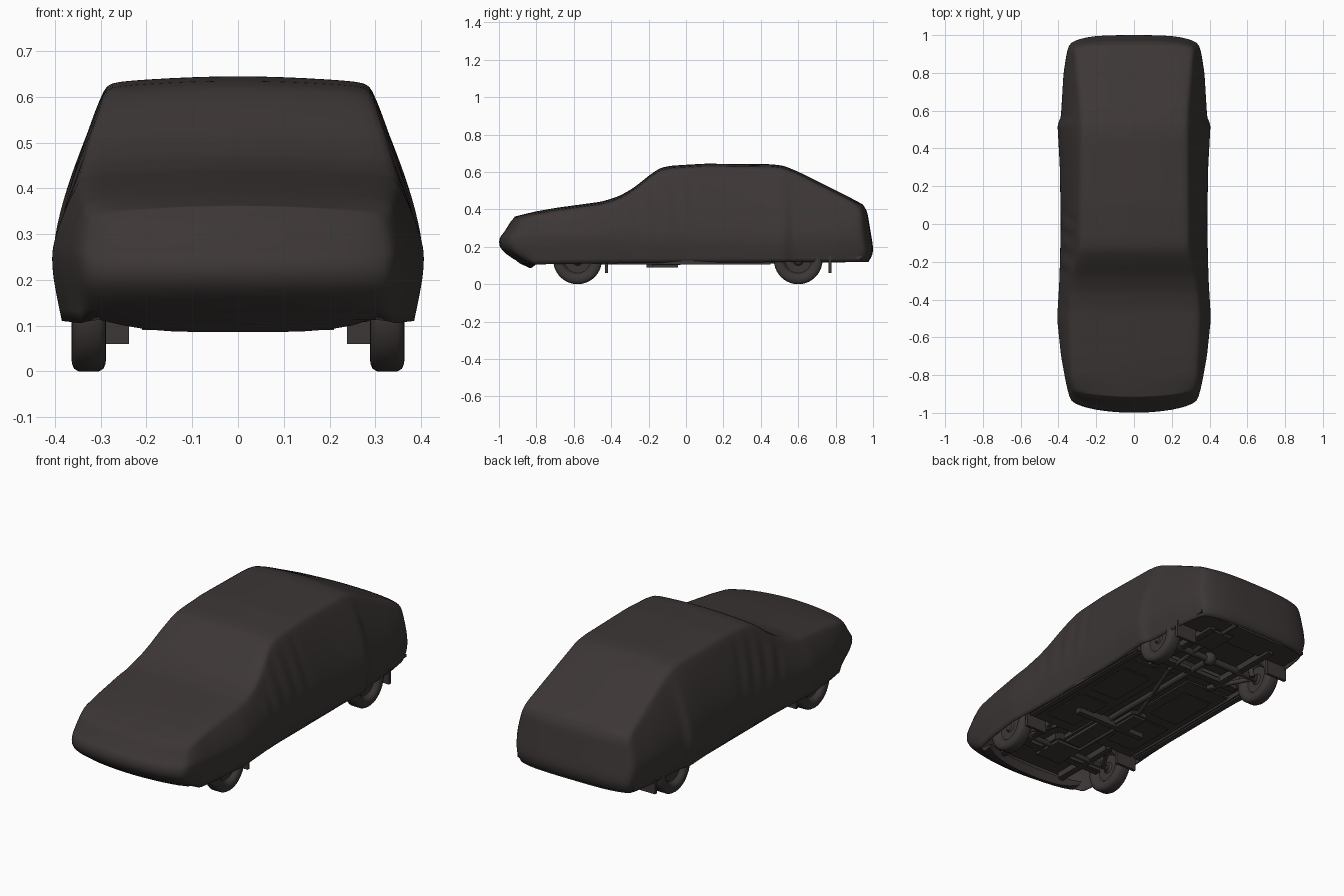
import bpy, bmesh, math
from mathutils import Vector, Matrix

cube = bpy.data.objects.get("Cube")
if cube:
    bpy.data.objects.remove(cube)

mat = bpy.data.materials.new("charcoal_brown")
mat.use_nodes = True
COLOR = (0.046, 0.038, 0.037, 1)
mat.diffuse_color = COLOR
mat.node_tree.nodes["Principled BSDF"].inputs["Base Color"].default_value = COLOR


def finish(name, bm, angle=40):
    mesh = bpy.data.meshes.new(name)
    bm.to_mesh(mesh)
    bm.free()
    mesh.materials.append(mat)
    ob = bpy.data.objects.new(name, mesh)
    bpy.context.collection.objects.link(ob)
    bpy.ops.object.select_all(action='DESELECT')
    ob.select_set(True)
    bpy.context.view_layer.objects.active = ob
    bpy.ops.object.shade_smooth_by_angle(angle=math.radians(angle))
    return ob


def lerp(table, v):
    if v <= table[0][0]:
        return table[0][1]
    for (a, p), (b, q) in zip(table, table[1:]):
        if v <= b:
            return p + (q - p) * (v - a) / (b - a)
    return table[-1][1]


# Fabric cover: outlines along the length, and end faces by height
TOP = [(-.9, .362), (-.82, .386), (-.7, .408), (-.45, .442), (-.36, .47), (-.28, .515), (-.2, .58),
       (-.14, .622), (-.08, .634), (.1, .645), (.45, .642), (.52, .635), (.6, .602), (.95, .427)]
CORNER = [(-.9, .325), (-.82, .338), (-.5, .352), (-.38, .346), (-.28, .331), (-.14, .296),
          (.5, .288), (.6, .29), (.95, .318)]
BELT = [(-.9, .343), (-.82, .365), (-.7, .387), (-.5, .408), (-.3, .396), (0, .389), (.3, .394),
        (.53, .407), (.56, .389), (.8, .374), (.95, .35)]
HEM = [(-.9, .112), (-.82, .105), (-.7, .108), (-.3, .113), (.5, .118), (.95, .118)]
NOSE = [(.1, -.86), (.125, -.91), (.165, -.975), (.195, -1.006), (.24, -1.006), (.27, -.98),
        (.3, -.96), (.33, -.942), (.362, -.915)]
TAIL = [(.115, .972), (.15, 1.0), (.18, 1.004), (.39, .969), (.427, .945)]


def half_section(y):
    zt, wt, wb, zh = (lerp(t, y) for t in (TOP, CORNER, BELT, HEM))
    pts = [(wt * f, zt - d) for f, d in ((0, 0), (.25, .001), (.5, .004), (.78, .009), (.955, .014))]
    zc = zt - .028
    for i in range(8):
        t = 1 - i / 7
        # soft drape folds under the front roof post
        fold = .005 * math.sin(y * 62 + t * 4) * math.sin(math.pi * t) if -.32 < y < .08 else 0
        pts.append((wb + (wt - wb) * t ** 1.5 + fold, .25 + (zc - .25) * t))
    return pts + [(wb - .003, .205), (wb - .012, .16), (wb - .022, zh)]


def full_ring(half):
    return [(-x, z) for x, z in reversed(half[1:])] + half


def nose_bow(x):
    return .042 * (abs(x) / .33) ** 2 + .02 * (abs(x) / .33) ** 8


def cover():
    bm = bmesh.new()
    rings = []
    scales = (0, .3, .6, .82, .94, 1)
    for s in scales:
        rings.append([(x * s, lerp(NOSE, z) + nose_bow(x * s), z)
                      for x, z in full_ring(half_section(-.9))])
    n = 62
    for i in range(n + 1):
        y = -.82 + 1.71 * i / n
        rings.append([(x, y, z) for x, z in full_ring(half_section(y))])
    for s in reversed(scales):
        rings.append([(x * s, lerp(TAIL, z) - .045 * (abs(x * s) / .34) ** 5, z)
                      for x, z in full_ring(half_section(.95))])
    verts = [[bm.verts.new(p) for p in r] for r in rings]
    for a, b in zip(verts, verts[1:]):
        for j in range(len(a) - 1):
            bm.faces.new((a[j], a[j + 1], b[j + 1], b[j]))
    bmesh.ops.remove_doubles(bm, verts=bm.verts, dist=.0008)
    bmesh.ops.recalc_face_normals(bm, faces=bm.faces)
    roof = max(bm.faces, key=lambda f: f.calc_center_median().z)
    if roof.normal.z < 0:
        bmesh.ops.reverse_faces(bm, faces=bm.faces)
    ob = finish("car_cover", bm, 70)
    ob.modifiers.new("smooth", 'SUBSURF').levels = 1
    ob.modifiers["smooth"].render_levels = 1
    shell = ob.modifiers.new("cloth", 'SOLIDIFY')
    shell.thickness, shell.offset = .005, -1


cover()


def box(name, lo, hi, bevel=0):
    bm = bmesh.new()
    bmesh.ops.create_cube(bm, size=1)
    lo, hi = Vector(lo), Vector(hi)
    for v in bm.verts:
        v.co = [(lo[k] + hi[k]) / 2 + v.co[k] * (hi[k] - lo[k]) for k in range(3)]
    if bevel:
        bmesh.ops.bevel(bm, geom=bm.edges[:], offset=bevel, segments=2, affect='EDGES')
    return finish(name, bm)


def rod(name, a, b, r):
    a, b = Vector(a), Vector(b)
    bm = bmesh.new()
    m = Matrix.Translation((a + b) / 2) @ (b - a).to_track_quat('Z', 'Y').to_matrix().to_4x4()
    bmesh.ops.create_cone(bm, cap_ends=True, segments=12, radius1=r, radius2=r,
                          depth=(b - a).length, matrix=m)
    return finish(name, bm)


# Curved chin panel tucked under the nose
def chin():
    bm = bmesh.new()
    rows = []
    for i in range(13):
        x = -.3 + .05 * i
        bow = nose_bow(x)
        drop = .086 + .03 * (abs(x) / .3) ** 4
        rows.append([bm.verts.new(p) for p in ((x, -.925 + bow, .14), (x, -.89 + bow, .112),
                                               (x, -.835 + bow, drop), (x, -.82 + bow, .13))])
    for a, b in zip(rows, rows[1:]):
        for j in range(4):
            k = (j + 1) % 4
            bm.faces.new((a[j], a[k], b[k], b[j]))
    bm.faces.new(rows[0])
    bm.faces.new(rows[-1])
    bmesh.ops.recalc_face_normals(bm, faces=bm.faces)
    finish("front_chin", bm)


chin()


# Wheels, turned from one profile: hub, rim, tyre
def wheel(name, side, y):
    prof = [(.022, 0), (.022, .022), (.012, .03), (.012, .07), (.028, .08), (.034, .086),
            (.038, .1), (.0365, .114), (.032, .124), (.022, .13)]
    prof += [(-x, r) for x, r in reversed(prof)]
    bm = bmesh.new()
    vs = [bm.verts.new((x, 0, r)) for x, r in prof]
    es = [bm.edges.new(e) for e in zip(vs, vs[1:])]
    bmesh.ops.spin(bm, geom=vs + es, axis=(1, 0, 0), cent=(0, 0, 0), angle=math.tau, steps=40)
    bmesh.ops.remove_doubles(bm, verts=bm.verts, dist=.0005)
    bmesh.ops.recalc_face_normals(bm, faces=bm.faces)
    bmesh.ops.translate(bm, verts=bm.verts, vec=(side * .326, y, .13))
    finish(name, bm)


for side, label in ((1, "left"), (-1, "right")):
    for y, end in ((-.58, "front"), (.6, "rear")):
        wheel(f"{end}_{label}_wheel", side, y)
        flap_y = -.425 if end == "front" else .77
        x0, x1 = sorted((side * .238, side * .361))
        box(f"{end}_{label}_mudflap", (x0, flap_y - .008, .06), (x1, flap_y + .008, .15))
        rod(f"{end}_{label}_trailing_arm", (side * .28, y, .12), (side * .17, y + (.17 if y < 0 else -.22), .125), .012)
        rod(f"{end}_{label}_damper", (side * .26, y + .03, .11), (side * .22, y + .03, .3), .014)
    # Sills, floor halves either side of the tunnel, pressed panels and rails
    x0, x1 = sorted((side * .325, side * .37))
    box(f"{label}_sill", (x0, -.4, .106), (x1, .46, .16), .008)
    x0, x1 = sorted((side * .06, side * .33))
    box(f"{label}_floor_half", (x0, -.42, .124), (x1, .36, .145), .006)
    x0, x1 = sorted((side * .11, side * .29))
    for k in range(2):
        box(f"{label}_floor_panel_{k}", (x0, -.35 + .34 * k, .116), (x1, -.07 + .34 * k, .13), .006)
    x0, x1 = sorted((side * .175, side * .21))
    for (y0, y1), end in (((-.82, -.42), "front"), ((.36, .86), "rear")):
        box(f"{label}_{end}_rail", (x0, y0, .115), (x1, y1, .16), .006)

# Underbody panels
box("floor_tunnel", (-.07, -.42, .15), (.07, .46, .165))
box("seat_floor", (-.335, .36, .14), (.335, .46, .155))
box("engine_tray", (-.2, -.84, .16), (.2, -.42, .175))
box("rear_bay_floor", (-.23, .46, .17), (.23, .78, .185))
box("boot_floor", (-.34, .78, .135), (.34, .94, .15))
box("gearbox", (-.06, -.5, .105), (.06, -.22, .16), .015)
box("engine_sump", (-.09, -.7, .11), (.09, -.5, .18), .015)
box("transmission_support", (-.21, -.21, .09), (.21, -.18, .13))
box("silencer", (-.12, -.2, .09), (-.02, -.03, .135), .012)
box("rear_silencer", (.05, .68, .12), (.19, .86, .155), .012)
for y, label in ((-.64, "front"), (.45, "rear")):
    box(f"{label}_cross_member", (-.3, y - .02, .115), (.3, y + .02, .15), .006)

# Axles, drive shaft and exhaust
rod("front_axle", (-.32, -.58, .125), (.32, -.58, .125), .014)
rod("rear_axle", (-.32, .6, .13), (.32, .6, .13), .018)
rod("drive_shaft", (0, -.24, .13), (0, .6, .13), .016)
rod("front_exhaust_pipe", (-.07, -.6, .12), (-.07, -.18, .118), .011)
rod("middle_exhaust_pipe", (-.07, -.05, .118), (.1, .4, .125), .011)
rod("rear_exhaust_pipe", (.1, .4, .125), (.12, .7, .132), .011)
rod("tail_pipe", (.12, .85, .132), (.12, .96, .132), .011)
bm = bmesh.new()
bmesh.ops.create_uvsphere(bm, u_segments=16, v_segments=10, radius=.036,
                          matrix=Matrix.Translation((0, .6, .135)))
finish("differential", bm)
